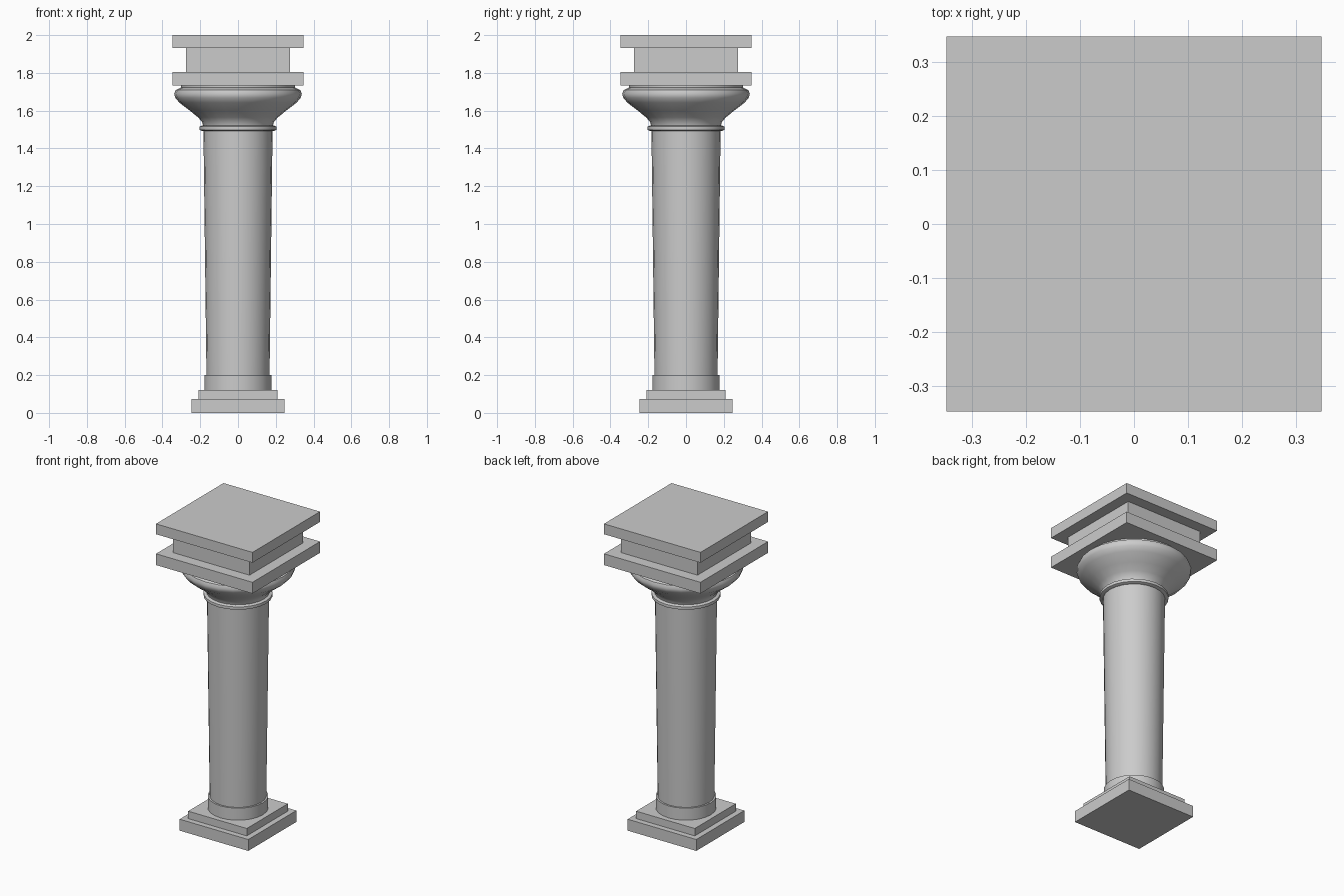
import bpy
import math

SIDES = 24

cube = bpy.data.objects.get("Cube")
if cube:
    bpy.data.objects.remove(cube, do_unlink=True)

stone = bpy.data.materials.new("grey_stone")
stone.use_nodes = True
GREY = (0.6, 0.6, 0.6, 1)
stone.diffuse_color = GREY
stone.node_tree.nodes["Principled BSDF"].inputs["Base Color"].default_value = GREY


def slab(name, half, z0, z1):
    """Square block between two heights."""
    bpy.ops.mesh.primitive_cube_add(size=1, location=(0, 0, (z0 + z1) / 2))
    ob = bpy.context.object
    ob.name = name
    ob.scale = (2 * half, 2 * half, z1 - z0)
    bpy.ops.object.transform_apply(location=False, rotation=False, scale=True)
    ob.data.materials.append(stone)


def turned(name, profile):
    """Closed solid turned about z from (radius, height) points, bottom to top."""
    verts, faces = [], []
    for r, z in profile:
        for i in range(SIDES):
            a = math.tau * i / SIDES
            verts.append((r * math.cos(a), r * math.sin(a), z))
    for k in range(len(profile) - 1):
        for i in range(SIDES):
            j = (i + 1) % SIDES
            lo, hi = k * SIDES, (k + 1) * SIDES
            faces.append((lo + i, lo + j, hi + j, hi + i))
    faces.append(tuple(reversed(range(SIDES))))
    faces.append(tuple(range(len(verts) - SIDES, len(verts))))
    mesh = bpy.data.meshes.new(name)
    mesh.from_pydata(verts, [], faces)
    mesh.materials.append(stone)
    ob = bpy.data.objects.new(name, mesh)
    bpy.context.collection.objects.link(ob)
    bpy.ops.object.select_all(action="DESELECT")
    ob.select_set(True)
    bpy.context.view_layer.objects.active = ob
    bpy.ops.object.shade_smooth_by_angle(angle=math.radians(40))


# Stepped square base
slab("base_plinth", 0.246, 0, 0.074)
slab("base_step", 0.21, 0.074, 0.122)

# Round shaft, widening slightly upwards
turned("base_collar", [(0.178, 0.122), (0.178, 0.2)])
turned("shaft", [(0.167, 0.2), (0.183, 1.495)])
turned("neck_ring", [(0.19, 1.492), (0.203, 1.498), (0.204, 1.508),
                     (0.203, 1.516), (0.19, 1.522)])

# Flared capital with a rounded lip
turned("capital", [(0.185, 1.52), (0.19, 1.54), (0.212, 1.565), (0.255, 1.6),
                   (0.31, 1.642), (0.332, 1.668), (0.338, 1.69),
                   (0.33, 1.709), (0.302, 1.722)])
turned("capital_disc", [(0.302, 1.722), (0.302, 1.733)])

# Square top blocks
slab("abacus", 0.346, 1.733, 1.806)
slab("top_block", 0.275, 1.806, 1.933)
slab("top_slab", 0.346, 1.933, 2)
